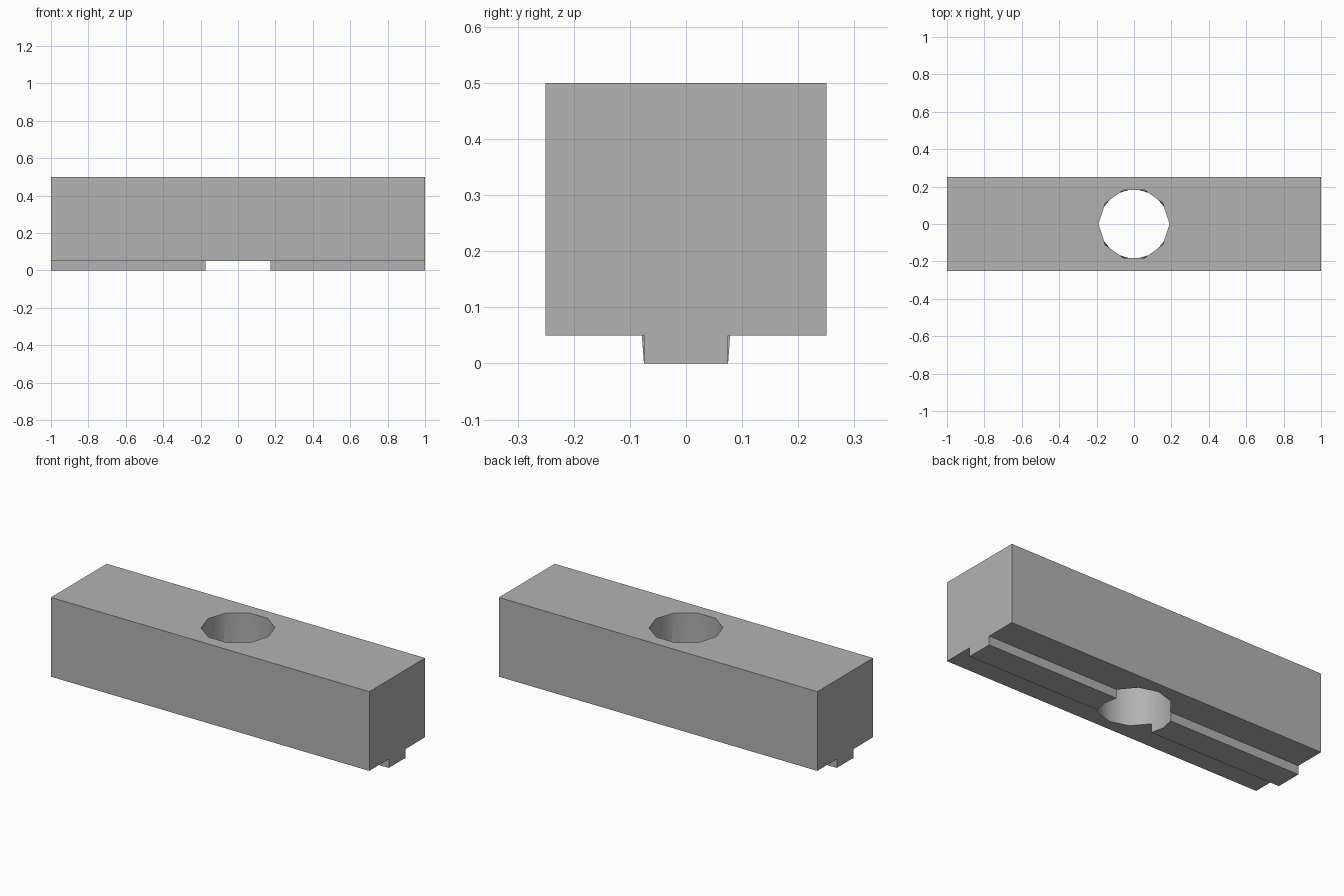
import bpy, bmesh
from math import asin, cos, sin, pi, tau

cube = bpy.data.objects.get("Cube")
if cube:
    bpy.data.objects.remove(cube, do_unlink=True)

L, W, H = 1.0, 0.25, 0.5      # half length, half width, height
RIB, STEP, R = 0.075, 0.05, 0.19  # rib half width, rib depth, hole radius
A = asin(RIB / R)             # angle where the rib edge meets the hole

bm = bmesh.new()


def face(points, smooth=False):
    f = bm.faces.new([bm.verts.new(p) for p in points])
    f.smooth = smooth


def ring(angle, z):
    return (R * cos(angle), R * sin(angle), z)


# Hole rims: a ten-sided top, and a lower rim stepping over the rib
top_rim = [(tau * i / 10, H) for i in range(11)]
arc = [A + (pi - 2 * A) * i / 4 for i in range(5)]
half = [(0, 0), (A, 0)] + [(a, STEP) for a in arc] + [(pi - A, 0)]
low_rim = half + [(a + pi, z) for a, z in half] + [(tau, 0)]

# Hole wall, zipped between the two rims
i = j = 0
while i < len(top_rim) - 1 or j < len(low_rim) - 1:
    t, b = ring(*top_rim[i]), ring(*low_rim[j])
    up = j == len(low_rim) - 1 or (
        i < len(top_rim) - 1 and top_rim[i + 1][0] < low_rim[j + 1][0] - 1e-6)
    if up:
        i += 1
        face([b, ring(*top_rim[i]), t], True)
    else:
        j += 1
        face([b, ring(*low_rim[j]), t], True)

# Top, underside ledges, rib underside, block sides, ends
for s in (1, -1):
    face([(L, 0, H), (L, s * W, H), (-L, s * W, H), (-L, 0, H)]
         + [(x, s * y, z) for x, y, z in (ring(pi - tau * k / 10, H) for k in range(6))])
    face([(L, s * RIB, STEP), (L, s * W, STEP), (-L, s * W, STEP), (-L, s * RIB, STEP)]
         + [(x, s * y, z) for x, y, z in (ring(a, STEP) for a in reversed(arc))])
    face([(L, s * W, STEP), (L, s * W, H), (-L, s * W, H), (-L, s * W, STEP)])
    x = R * cos(A)
    face([(s * L, -RIB, 0), (s * L, RIB, 0), (s * x, RIB, 0), (s * R, 0, 0), (s * x, -RIB, 0)])
    for y in (RIB, -RIB):
        face([(s * L, y, 0), (s * L, y, STEP), (s * x, y, STEP), (s * x, y, 0)])
    profile = [(-RIB, 0), (RIB, 0), (RIB, STEP), (W, STEP), (W, H),
               (0, H), (-W, H), (-W, STEP), (-RIB, STEP)]
    face([(s * L, y, z) for y, z in profile])

bmesh.ops.remove_doubles(bm, verts=bm.verts, dist=1e-4)
bmesh.ops.recalc_face_normals(bm, faces=bm.faces)

mesh = bpy.data.meshes.new("ribbed_block")
bm.to_mesh(mesh)
bm.free()

grey = bpy.data.materials.new("plain_grey")
grey.use_nodes = True
colour = (0.45, 0.45, 0.45, 1)
grey.diffuse_color = colour
grey.node_tree.nodes["Principled BSDF"].inputs["Base Color"].default_value = colour
mesh.materials.append(grey)

block = bpy.data.objects.new("ribbed_block", mesh)
bpy.context.collection.objects.link(block)
